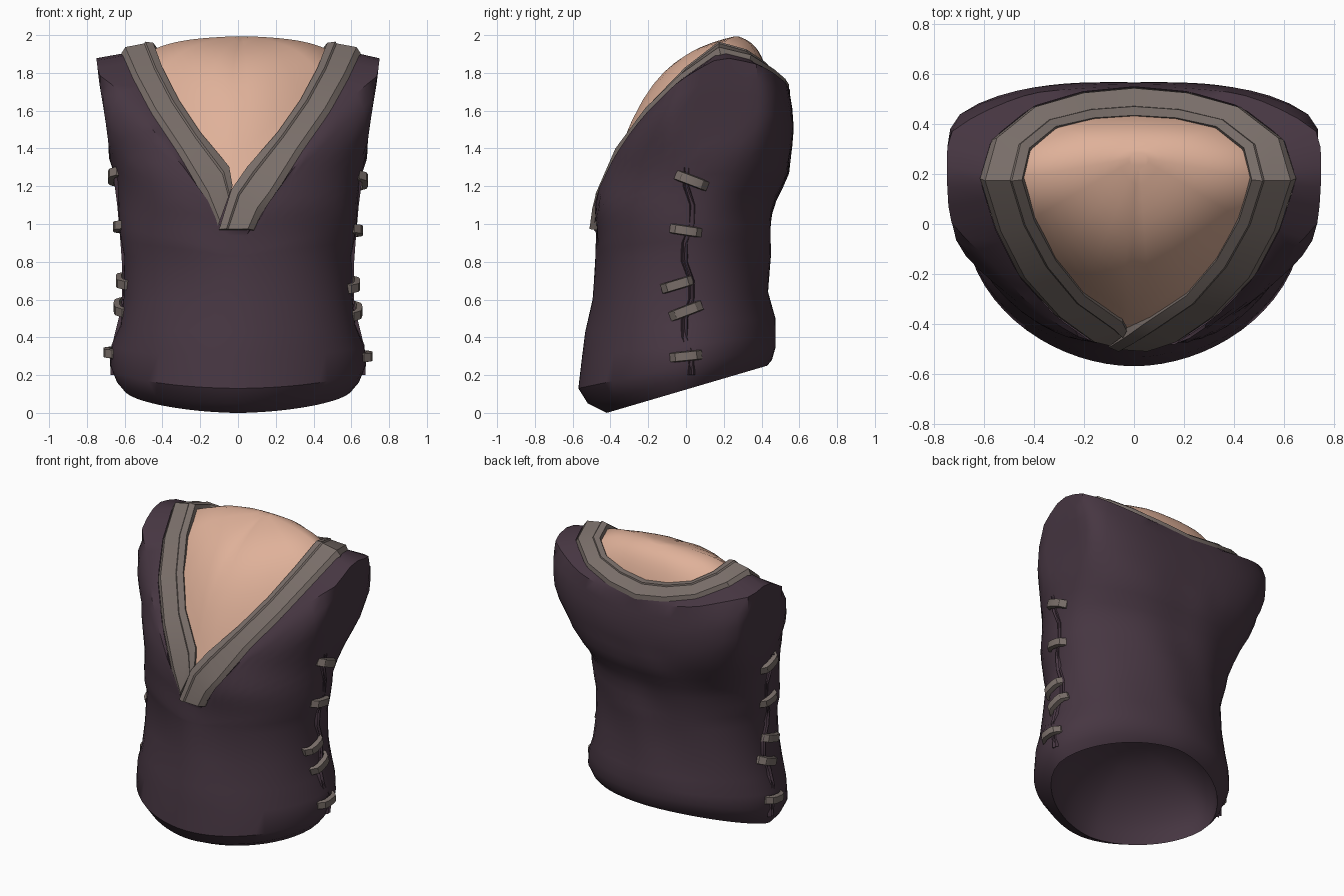
import bpy, bmesh, math
from mathutils import Vector

cube = bpy.data.objects.get("Cube")
if cube:
    bpy.data.objects.remove(cube)


def material(name, rgb):
    m = bpy.data.materials.new(name)
    m.use_nodes = True
    m.diffuse_color = (*rgb, 1)
    m.node_tree.nodes["Principled BSDF"].inputs["Base Color"].default_value = (*rgb, 1)
    return m


CLOTH = material("plum cloth", (0.062, 0.037, 0.054))
TRIM = material("taupe trim", (0.19, 0.155, 0.14))
SKIN = material("skin", (0.74, 0.44, 0.32))


def finish(name, bm, mat, angle):
    bmesh.ops.recalc_face_normals(bm, faces=bm.faces)
    mesh = bpy.data.meshes.new(name)
    bm.to_mesh(mesh)
    bm.free()
    obj = bpy.data.objects.new(name, mesh)
    bpy.context.collection.objects.link(obj)
    mesh.materials.append(mat)
    bpy.ops.object.select_all(action="DESELECT")
    bpy.context.view_layer.objects.active = obj
    obj.select_set(True)
    bpy.ops.object.shade_smooth_by_angle(angle=math.radians(angle))


def loft(name, rows, mat, closed=True, caps=(), angle=35):
    """Skin a list of point rows; caps lists the rows to fill."""
    bm = bmesh.new()
    grid = [[bm.verts.new(p) for p in row] for row in rows]
    n = len(grid[0])
    for a, b in zip(grid, grid[1:]):
        for i in range(n if closed else n - 1):
            j = (i + 1) % n
            bm.faces.new((a[i], a[j], b[j], b[i]))
    for k in caps:
        bm.faces.new(grid[k])
    finish(name, bm, mat, angle)


def table(rows, x):
    """Linear lookup: first entry of each row is the key."""
    x = min(max(x, rows[0][0]), rows[-1][0])
    for a, b in zip(rows, rows[1:]):
        if x <= b[0]:
            t = (x - a[0]) / (b[0] - a[0])
            return [p + (q - p) * t for p, q in zip(a, b)][1:]


# Neckline: inner and outer edge from the front point to the nape
HALF = [((.05, -.385, 1.3), (.19, -.465, 1.14)),
        ((.21, -.28, 1.48), (.33, -.37, 1.37)),
        ((.33, -.14, 1.65), (.485, -.21, 1.59)),
        ((.42, .02, 1.82), (.585, -.02, 1.77)),
        ((.47, .18, 1.95), (.65, .18, 1.91)),
        ((.44, .3, 1.91), (.6, .34, 1.87)),
        ((.33, .385, 1.85), (.43, .47, 1.79)),
        ((.17, .42, 1.81), (.22, .53, 1.74))]
half = [(Vector(a), Vector(b)) for a, b in HALF]
flip = Vector((-.95, 1, 1))
pairs = half + [(Vector((0, .43, 1.79)), Vector((0, .55, 1.71)))]
pairs += [(a * flip, b * flip) for a, b in reversed(half)]
notch = Vector((-.03, -.42, 1.2))
tips = [(Vector((-.1, -.485, .97)), Vector((.08, -.49, .97))),
        (Vector((-.035, -.445, 1.18)), Vector((.125, -.48, 1.06)))]
strap = tips + pairs + [(notch, Vector((-.11, -.475, .98)))]

# Collar: raised band with bevelled edges swept along the neckline
rows = []
for i, (a, b) in enumerate(strap):
    prev, nxt = strap[max(i - 1, 0)], strap[min(i + 1, len(strap) - 1)]
    along = (nxt[0] + nxt[1]) - (prev[0] + prev[1])
    n = (b - a).cross(along).normalized()
    if n.dot((a + b) / 2 - Vector((0, .15, 1.2))) < 0:
        n = -n
    section = ((0, -.04), (0, .01), (.22, .026), (.27, .018), (.85, .022), (1, -.005), (1.06, -.05))
    rows.append([a.lerp(b, w) + n * h for w, h in section])
loft("collar", rows, TRIM, caps=(0, -1), angle=25)

# Chest and neck base: sloping dome tucked under the collar
rim = [notch] + [a.lerp(b, .12) for a, b in pairs]
peak = Vector((.02, .27, 1.995))
rows = []
for k in range(1, 13):
    s = k / 12
    row = []
    for p in rim:
        q = peak.lerp(p, s)
        q.z = peak.z + (p.z - .03 - peak.z) * (.35 * s ** 1.2 + .65 * s ** 4)
        row.append(q)
    rows.append(row)
loft("chest", rows, SKIN, caps=(0,), angle=60)

# Vest sections. Lower: front z, back z, front y, back y, half width, roundness
LOWER = [(0, .25, -.42, .43, .605, 1.75), (.05, .28, -.52, .455, .645, 1.8),
         (.13, .35, -.57, .475, .675, 1.9), (.3, .41, -.55, .475, .67, 1.9),
         (.43, .5, -.525, .465, .63, 2), (.6, .64, -.495, .435, .605, 2),
         (.82, .84, -.475, .445, .605, 2)]
# Upper: z, front y, back y, half width, armhole cut x, centre y, front and back roundness
UPPER = [(.82, -.475, .445, .605, 1, 0, 2.1, 1.9), (1.1, -.49, .465, .63, 1, .04, 2.2, 2.1),
         (1.27, -.46, .545, .655, .8, .11, 2.3, 2.5), (1.38, -.42, .56, .69, .68, .15, 2.4, 2.8),
         (1.5, -.36, .57, .75, .695, .15, 2.4, 3), (1.6, -.28, .565, .8, .71, .15, 2.4, 3),
         (1.75, -.15, .54, .82, .735, .15, 2.5, 3.1), (1.88, .02, .46, .82, .75, .15, 2.5, 3)]
NECK_Y = .15


def polar(p):
    return math.atan2(p.x, NECK_Y - p.y) % math.tau


edge = sorted((polar(b), *b) for a, b in [tips[0]] + pairs + [strap[-1]])
first, last = edge[0], edge[-1]
edge = [(last[0] - math.tau, *last[1:])] + edge + [(first[0] + math.tau, *first[1:])]


def section_point(theta, yf, yb, rx, z, centre, front_power, back_power):
    s, c = math.sin(theta), math.cos(theta)
    ry, power = (centre - yf, front_power) if c > 0 else (yb - centre, back_power)
    r = (abs(s / rx) ** power + abs(c / ry) ** power) ** (-1 / power)
    if .3 < z < 1.35:
        r += .01 * math.sin(4 * theta + 11 * z) * math.sin(2 * theta - 5 * z)
    return Vector((r * s, centre - r * c, z))


# Vest body: tilted lower rings, then columns rising to the neckline
COLUMNS, STEPS = 64, 12
angles = [math.tau * i / COLUMNS for i in range(COLUMNS)]
rows = []
for zf, zb, yf, yb, rx, power in LOWER:
    row = []
    for t in angles:
        p = section_point(t, yf, yb, rx, zf, 0, power, power)
        p.z = zf + (zb - zf) * (p.y - yf) / (yb - yf)
        row.append(p)
    rows.append(row)
waist = rows[-1]
for k in range(1, STEPS + 1):
    row = []
    for t, base in zip(angles, waist):
        top = table(edge, t)[2] - .025
        z = base.z + (top - base.z) * k / STEPS
        yf, yb, rx, arm, centre, front, back = table(UPPER, z)
        p = section_point(t, yf, yb, rx, z, centre, front, back)
        # the closed armhole is a flat cut across the side
        p.x = max(-arm, min(arm, p.x))
        row.append(p)
    rows.append(row)
rows.append([Vector(table(edge, t)) for t in angles])
loft("vest_body", rows, CLOTH, angle=38)

# Lining: hollow dome that closes the hem from inside
hem = rows[0]
middle = sum(hem, Vector()) / COLUMNS
lining = []
for k in range(8):
    a = math.pi / 2 * k / 8
    lift = Vector((0, 0, .35 * math.sin(a)))
    lining.append([middle.lerp(p, math.cos(a)) + lift for p in hem])
loft("lining", lining, CLOTH, caps=(-1,), angle=60)


def side_x(y, z):
    """Half width of the vest near its side seam."""
    pts = [(.2, .665), (.33, .67), (.45, .63), (.6, .605), (.82, .605), (1.1, .63), (1.3, .655)]
    return table(pts, z)[0] - .5 * y * y


# Side seams and their lacing
LACES = [(.03, 1.23, -.38), (0, .965, -.15), (-.045, .68, .3), (0, .54, .38), (0, .3, .1)]
for side, name in ((1, "left"), (-1, "right")):
    seam = []
    for i in range(12):
        z = .2 + i * .1
        y = .01 + .018 * (-1) ** (i // 2) + .03 * max(0, z - .9)
        x = side_x(y, z) - .002
        seam.append([Vector((side * (x + d), y + w, z))
                     for w, d in ((-.02, -.01), (-.012, .012), (0, -.004), (.012, .012), (.02, -.01))])
    loft(name + "_seam", seam, CLOTH, closed=False)
    for k, (y0, z0, slope) in enumerate(LACES):
        rows = []
        for j in range(7):
            u = j / 3 - 1
            y, z = y0 + .085 * u, z0 + .01 - side * .01 + .085 * u * slope
            x = side_x(y0, z0) + .035 - .045 * u ** 4
            rows.append([(side * (x + d), y - h * slope, z + h)
                         for d, h in ((-.022, -.026), (.008, -.022), (.008, .022), (-.022, .026))])
        loft(f"{name}_lace_{k + 1}", rows, TRIM, caps=(0, -1), angle=30)
